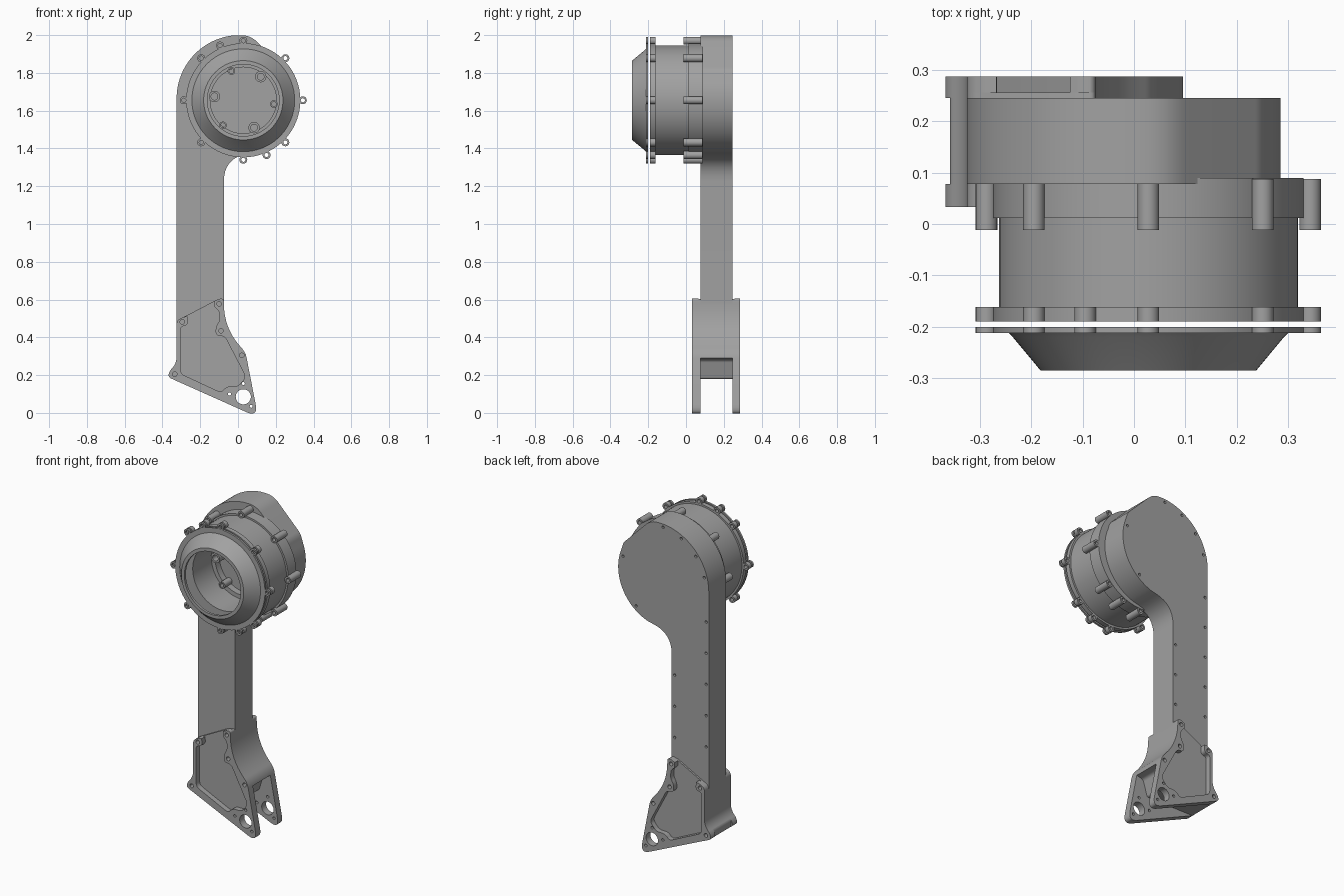
import bpy, bmesh, math
from mathutils import Matrix, Vector

if "Cube" in bpy.data.objects:
    bpy.data.objects.remove(bpy.data.objects["Cube"])

grey = bpy.data.materials.new("machined_grey")
grey.diffuse_color = (0.36, 0.36, 0.36, 1)
grey.use_nodes = True
grey.node_tree.nodes["Principled BSDF"].inputs["Base Color"].default_value = grey.diffuse_color
CX, CZ = 0.028, 1.655          # axis of the round drive unit


def finish(obj, angle=32):
    obj.data.materials.clear()
    obj.data.materials.append(grey)
    bpy.ops.object.select_all(action='DESELECT')
    obj.select_set(True)
    bpy.context.view_layer.objects.active = obj
    bpy.ops.object.shade_smooth_by_angle(angle=math.radians(angle))
    return obj


def arc(cx, cz, r, a0, a1, n):
    """Points on an arc, angles in degrees."""
    return [(cx + r * math.cos(math.radians(a0 + (a1 - a0) * i / n)),
             cz + r * math.sin(math.radians(a0 + (a1 - a0) * i / n))) for i in range(n + 1)]


def circle(x, z, r, n=20):
    return arc(x, z, r, 0, 360, n)[:-1]


def rounded(corners, n=8):
    """Outline whose corners (x, z, cut) are rounded, cut back along both edges."""
    out = []
    for i, c in enumerate(corners):
        p = Vector(c[:2])
        if len(c) < 3:
            out.append(tuple(p))
            continue
        a, b = Vector(corners[i - 1][:2]), Vector(corners[(i + 1) % len(corners)][:2])
        a = p + (a - p).normalized() * min(c[2], (a - p).length * 0.95)
        b = p + (b - p).normalized() * min(c[2], (b - p).length * 0.95)
        for k in range(n + 1):
            t = k / n
            out.append(tuple(a * (1 - t) ** 2 + p * 2 * t * (1 - t) + b * t * t))
    return out


def prism(name, loops, y0, y1):
    """Filled x-z outline with holes, extruded from y0 to y1."""
    cu = bpy.data.curves.new(name, 'CURVE')
    cu.dimensions, cu.fill_mode, cu.extrude = '2D', 'BOTH', (y1 - y0) / 2
    for pts in loops:
        s = cu.splines.new('POLY')
        s.points.add(len(pts) - 1)
        for p, q in zip(s.points, pts):
            p.co = (q[0], q[1], 0, 1)
        s.use_cyclic_u = True
    tmp = bpy.data.objects.new(name + "_curve", cu)
    bpy.context.collection.objects.link(tmp)
    dg = bpy.context.evaluated_depsgraph_get()
    me = bpy.data.meshes.new_from_object(tmp.evaluated_get(dg))
    bpy.data.objects.remove(tmp)
    me.transform(Matrix.Translation((0, (y0 + y1) / 2, 0)) @ Matrix.Rotation(math.pi / 2, 4, 'X'))
    bm = bmesh.new()
    bm.from_mesh(me)
    bmesh.ops.remove_doubles(bm, verts=bm.verts, dist=1e-5)
    bmesh.ops.recalc_face_normals(bm, faces=bm.faces)
    bm.to_mesh(me)
    bm.free()
    obj = bpy.data.objects.new(name, me)
    bpy.context.collection.objects.link(obj)
    return finish(obj)


def lathe(name, profile, steps=96):
    """Closed (radius, y) profile spun around the drive axis."""
    bm = bmesh.new()
    vs = [bm.verts.new((r, y, 0)) for r, y in profile]
    es = [bm.edges.new((vs[i], vs[(i + 1) % len(vs)])) for i in range(len(vs))]
    bmesh.ops.spin(bm, geom=vs + es, cent=(0, 0, 0), axis=(0, 1, 0),
                   angle=math.tau, steps=steps, use_duplicate=False)
    bmesh.ops.remove_doubles(bm, verts=bm.verts, dist=1e-5)
    bmesh.ops.dissolve_degenerate(bm, edges=bm.edges, dist=1e-6)
    bmesh.ops.recalc_face_normals(bm, faces=bm.faces)
    bmesh.ops.translate(bm, verts=bm.verts, vec=(CX, 0, CZ))
    me = bpy.data.meshes.new(name)
    bm.to_mesh(me)
    bm.free()
    obj = bpy.data.objects.new(name, me)
    bpy.context.collection.objects.link(obj)
    return finish(obj)


# Arm housing: straight arm with a large rounded head
housing = rounded([(-0.325, 0.3), (-0.075, 0.3), (-0.075, 1.345, 0.12)]
                  + arc(-0.01, 1.66, 0.295, -72, 22, 24)
                  + [(0.25, 1.815, 0.02), (0.065, 2.0, 0.05)]
                  + arc(0.01, 1.665, 0.335, 95, 180, 28))
prism("arm_housing", [housing], 0.078, 0.232)

# Back cover with screw holes along its edge
screws = [(-0.307, 0.72 + 0.19 * i) for i in range(5)] + [(-0.095, 0.72 + 0.19 * i) for i in range(3)]
screws += arc(0.01, 1.665, 0.315, 95, 165, 3) + arc(-0.01, 1.66, 0.272, -50, 15, 1)
prism("back_cover", [housing] + [circle(x, z, 0.008, 12) for x, z in screws], 0.232, 0.245)

# Lower bracket: shared outer outline, clockwise from the top
right_edge = [(-0.075, 0.605, 0.015), (-0.075, 0.45, 0.13), (0.04, 0.32, 0.03)]
left_edge = [(-0.372, 0.19, 0.02), (-0.36, 0.225, 0.015), (-0.325, 0.26, 0.04), (-0.325, 0.488, 0.02)]
tip = [(0.107, -0.024, 0.07)]
plate = rounded(right_edge + tip + left_edge + [(-0.12, 0.595)])
core = rounded(right_edge + [(0.046, 0.29), (0.0, 0.28, 0.015), (-0.03, 0.18, 0.01), (-0.355, 0.182)]
               + left_edge[1:] + [(-0.12, 0.595)])
# Raised rim left open along the sloping top edge
rim = rounded([(-0.125, 0.592), (-0.1, 0.605, 0.015)] + right_edge + tip + left_edge
              + [(-0.29, 0.508, 0.01), (-0.268, 0.51), (-0.265, 0.465, 0.02), (-0.305, 0.455, 0.015),
                 (-0.305, 0.208, 0.025), (-0.09, 0.108, 0.02), (-0.06, 0.14, 0.02), (0.0, 0.14, 0.02),
                 (0.042, 0.19, 0.025), (-0.07, 0.405, 0.02), (-0.118, 0.41, 0.02), (-0.118, 0.455, 0.02),
                 (-0.096, 0.49, 0.02), (-0.1, 0.54, 0.015), (-0.125, 0.56, 0.01)])
pivot_holes = [circle(0.028, 0.085, 0.04, 40)]
pivot_holes += [circle(x, z, 0.008, 14) for x, z in [(-0.045, 0.1), (0.07, 0.035), (0.028, 0.155)]]
bolt_holes = [circle(x, z, 0.012) for x, z in
              [(-0.295, 0.482), (-0.1, 0.577), (-0.09, 0.435), (0.02, 0.305), (-0.335, 0.205)]]
prism("bracket_core", [core], 0.075, 0.248)
for side, y_in, y_mid, y_out in (("front", 0.078, 0.066, 0.033), ("back", 0.245, 0.256, 0.287)):
    prism(side + "_bracket_plate", [plate] + pivot_holes, min(y_in, y_mid), max(y_in, y_mid))
    prism(side + "_bracket_rim", [rim] + pivot_holes + bolt_holes, min(y_mid, y_out), max(y_mid, y_out))

# Drive body: open drum with two flanges and a stepped bore
lathe("drive_drum", [(0.2, -0.19), (0.302, -0.19), (0.302, -0.162), (0.291, -0.162), (0.291, 0.012),
                     (0.302, 0.012), (0.302, 0.09), (0, 0.09), (0, 0.03), (0.175, 0.03),
                     (0.175, -0.01), (0.2, -0.01)])

# Conical nose cover, separated from the drum by a narrow gap
lathe("nose_cover", [(0.19, -0.285), (0.21, -0.285), (0.264, -0.22), (0.272, -0.212), (0.302, -0.212),
                     (0.302, -0.2), (0.26, -0.2), (0.205, -0.27), (0.19, -0.27)])

# Bolt bosses around the flanges
for i, a in enumerate((0, 45, 90, 113, 135, 180, 225, 270, 293, 315)):
    x = CX + 0.315 * math.cos(math.radians(a))
    z = CZ + 0.315 * math.sin(math.radians(a))
    loops = [circle(x, z, 0.021, 24), circle(x, z, 0.011, 16)]
    prism(f"nose_boss_{i}", loops, -0.212, -0.2)
    prism(f"front_flange_boss_{i}", loops, -0.19, -0.162)
    if a != 113:
        prism(f"rear_flange_boss_{i}", loops, -0.012, 0.088)

# Screw posts inside the bore
for i, (x, z, r) in enumerate([(-0.125, 1.675, 0.03), (0.12, 1.78, 0.03), (0.085, 1.51, 0.03),
                               (-0.035, 1.81, 0.02), (-0.08, 1.522, 0.02), (0.19, 1.635, 0.02)]):
    prism(f"inner_post_{i}", [circle(x, z, r, 24), circle(x, z, r * 0.6, 20)], -0.04, 0.032)
